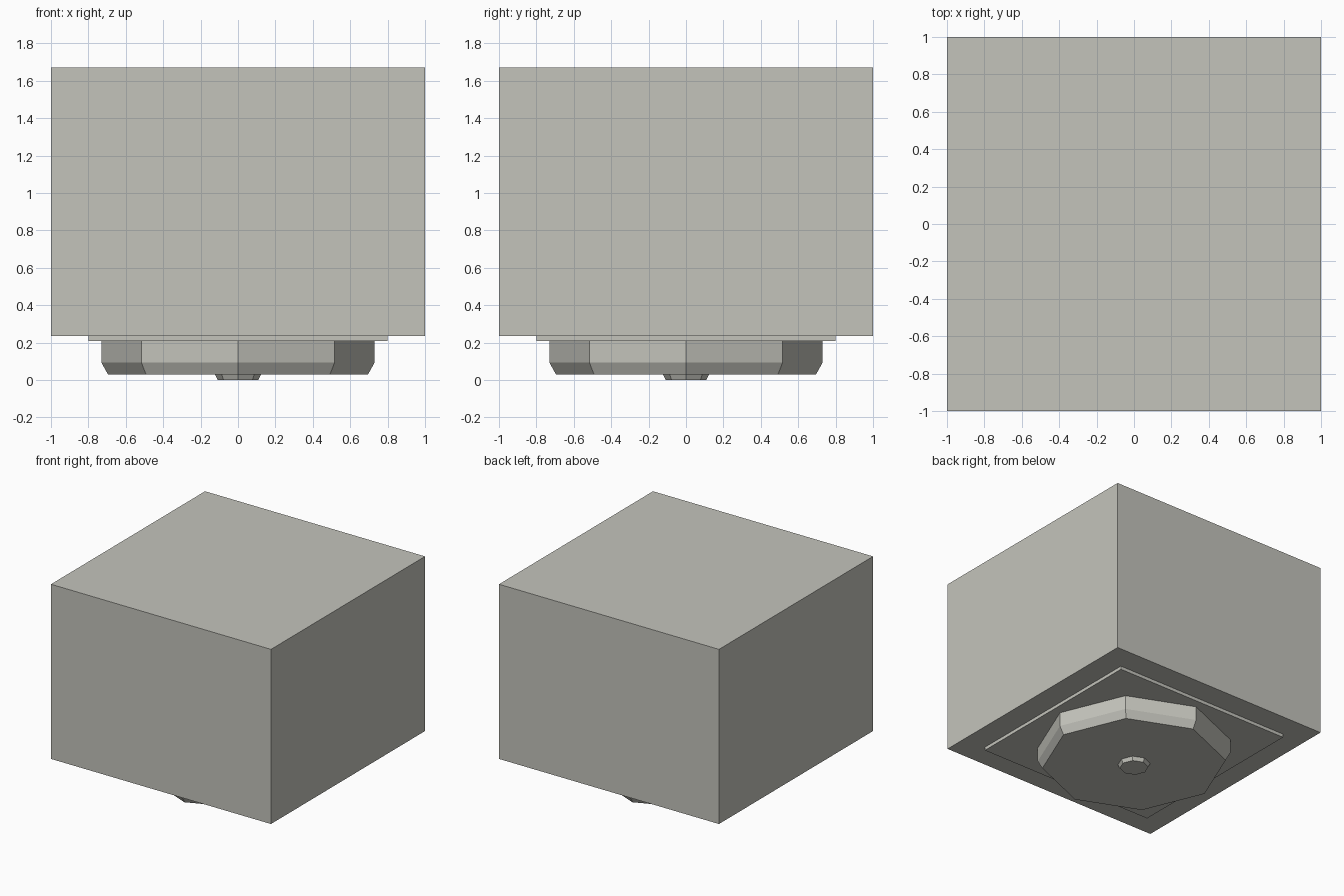
import bpy, bmesh, math

if "Cube" in bpy.data.objects:
    bpy.data.objects.remove(bpy.data.objects["Cube"])

mat = bpy.data.materials.new("warm light grey")
mat.diffuse_color = (0.55, 0.55, 0.50, 1)
mat.use_nodes = True
mat.node_tree.nodes["Principled BSDF"].inputs["Base Color"].default_value = mat.diffuse_color


def stack(name, sides, rings, turn=0.0):
    """Closed solid lofted through (corner radius, height) rings, bottom to top."""
    bm = bmesh.new()
    loops = []
    for r, z in rings:
        loops.append([bm.verts.new((r * math.cos(turn + math.tau * i / sides),
                                    r * math.sin(turn + math.tau * i / sides), z))
                      for i in range(sides)])
    for a, b in zip(loops, loops[1:]):
        for i in range(sides):
            j = (i + 1) % sides
            bm.faces.new((a[i], a[j], b[j], b[i]))
    bm.faces.new(loops[0][::-1])
    bm.faces.new(loops[-1])
    me = bpy.data.meshes.new(name)
    bm.to_mesh(me)
    bm.free()
    me.materials.append(mat)
    ob = bpy.data.objects.new(name, me)
    bpy.context.collection.objects.link(ob)
    return ob


S = math.sqrt(2)
# Main square block
stack("main_block", 4, [(S, 0.235), (S, 1.67)], math.pi / 4)
# Thin square plate below the block
stack("base_plate", 4, [(0.8 * S, 0.208), (0.8 * S, 0.235)], math.pi / 4)
# Octagonal foot with a chamfered lower edge
stack("octagonal_foot", 8, [(0.695, 0.03), (0.73, 0.093), (0.73, 0.208)])
# Small tapered nub in the middle of the foot
stack("centre_nub", 8, [(0.108, 0.0), (0.123, 0.03)])
